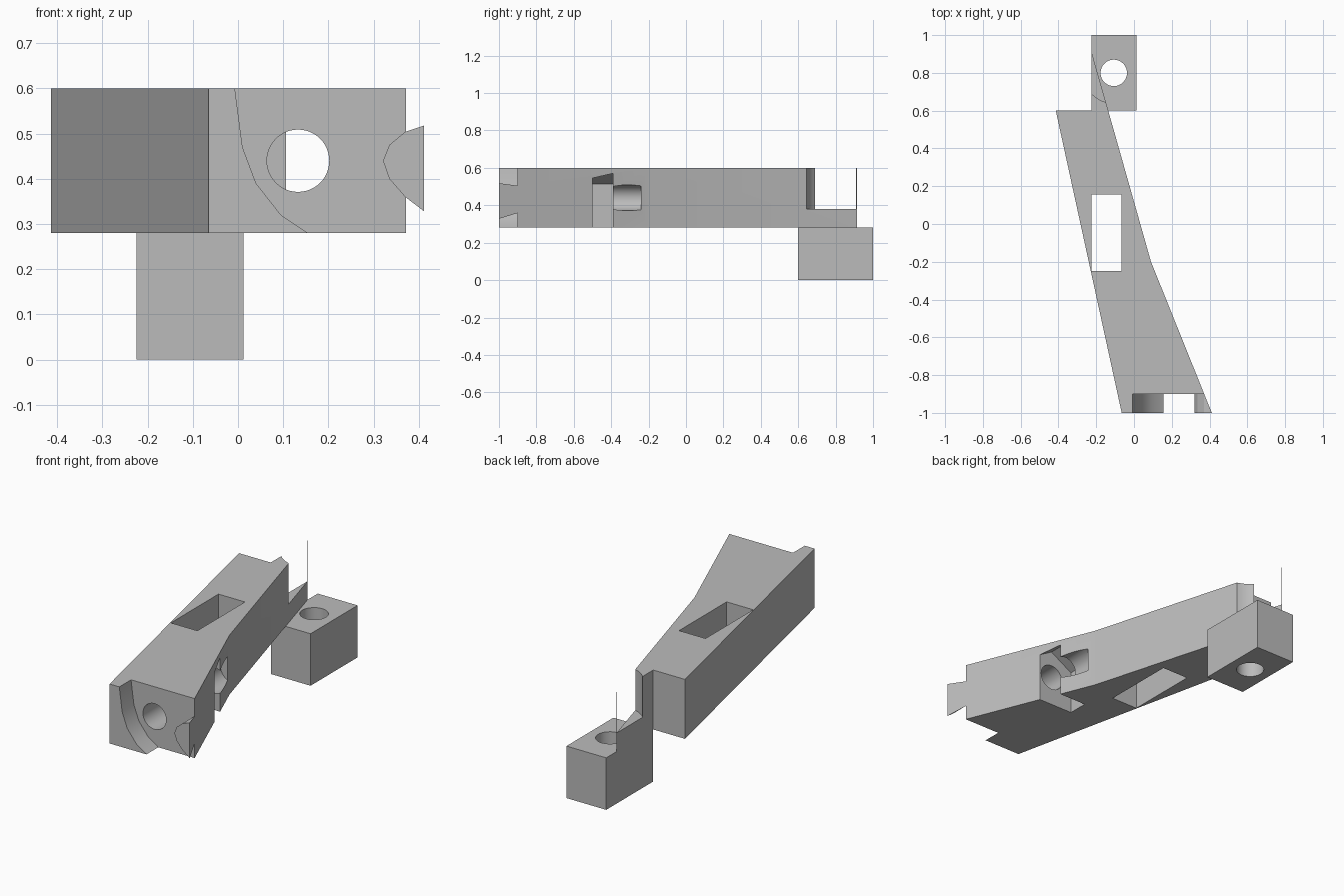
import bpy, bmesh, math

if "Cube" in bpy.data.objects:
    bpy.data.objects.remove(bpy.data.objects["Cube"])

grey = bpy.data.materials.new("light grey")
grey.diffuse_color = (0.5, 0.5, 0.5, 1)
grey.use_nodes = True
grey.node_tree.nodes["Principled BSDF"].inputs["Base Color"].default_value = grey.diffuse_color


def prism(name, pts, lo, hi, axis="z"):
    """Extrude an outline: xy outline along z, or xz outline along y."""
    bm = bmesh.new()
    place = (lambda a, b, h: (a, b, h)) if axis == "z" else (lambda a, b, h: (a, h, b))
    low = [bm.verts.new(place(a, b, lo)) for a, b in pts]
    high = [bm.verts.new(place(a, b, hi)) for a, b in pts]
    bm.faces.new(low)
    bm.faces.new(high)
    n = len(pts)
    for i in range(n):
        j = (i + 1) % n
        bm.faces.new((low[i], low[j], high[j], high[i]))
    bmesh.ops.recalc_face_normals(bm, faces=bm.faces)
    mesh = bpy.data.meshes.new(name)
    bm.to_mesh(mesh)
    bm.free()
    mesh.materials.append(grey)
    obj = bpy.data.objects.new(name, mesh)
    bpy.context.collection.objects.link(obj)
    return obj


def ring(cx, cy, r, n, start=0.0):
    return [(cx + r * math.cos(start + math.tau * i / n),
             cy + r * math.sin(start + math.tau * i / n)) for i in range(n)]


def rect(x0, x1, y0, y1):
    return [(x0, y0), (x1, y0), (x1, y1), (x0, y1)]


def select(obj):
    bpy.ops.object.select_all(action="DESELECT")
    obj.select_set(True)
    bpy.context.view_layer.objects.active = obj


def cut(obj, cutter):
    cutter.hide_render = True
    mod = obj.modifiers.new("cut", "BOOLEAN")
    mod.operation, mod.solver, mod.object = "DIFFERENCE", "EXACT", cutter
    select(obj)
    bpy.ops.object.modifier_apply(modifier=mod.name)
    bpy.data.objects.remove(cutter)


# Tapered arm with a pointed tail
arm = prism("arm", [(-0.065, -1), (0.412, -1), (0.09, -0.2), (-0.225, 0.913),
                    (-0.225, 0.6), (-0.414, 0.6)], 0.28, 0.6)

# Rectangular window through the arm
cut(arm, prism("window_cutter", rect(-0.225, -0.067, -0.25, 0.155), 0.2, 0.7))

# Round clearance above the mounting screw, leaving a thin spike at the tip
cut(arm, prism("clearance_cutter", ring(-0.107, 0.8, 0.161, 48), 0.38, 0.7))

# Curved front recess with a rounded island on the right
recess = [(-0.007, 0.65), (-0.007, 0.6), (0.01, 0.47), (0.04, 0.39), (0.095, 0.32),
          (0.155, 0.28), (0.2, 0.25), (0.5, 0.25), (0.5, 0.28),
          (0.412, 0.328), (0.37, 0.36), (0.335, 0.40), (0.321, 0.44),
          (0.335, 0.475), (0.37, 0.504), (0.412, 0.518), (0.5, 0.55), (0.5, 0.65)]
cut(arm, prism("recess_cutter", recess, -1.1, -0.9, "y"))

# Bolt hole running back from the front, breaking out of the side wall
cut(arm, prism("bolt_cutter", ring(0.133, 0.44, 0.069, 48), -1.1, -0.24, "y"))

# Nut slot with a peaked roof, open underneath
a, t = 0.13, 0.075
slot = [(0.133 - a, 0.2), (0.133 + a, 0.2), (0.133 + a, 0.44 + t),
        (0.133, 0.44 + 2 * t), (0.133 - a, 0.44 + t)]
cut(arm, prism("slot_cutter", slot, -0.5, -0.39, "y"))

# Mounting block with a vertical screw hole
block = prism("mounting_block", rect(-0.225, 0.012, 0.6, 1), 0, 0.28)
cut(block, prism("screw_cutter", ring(-0.107, 0.8, 0.07, 48), -0.1, 0.4))

for obj in (arm, block):
    select(obj)
    bpy.ops.object.shade_smooth_by_angle(angle=math.radians(20))
